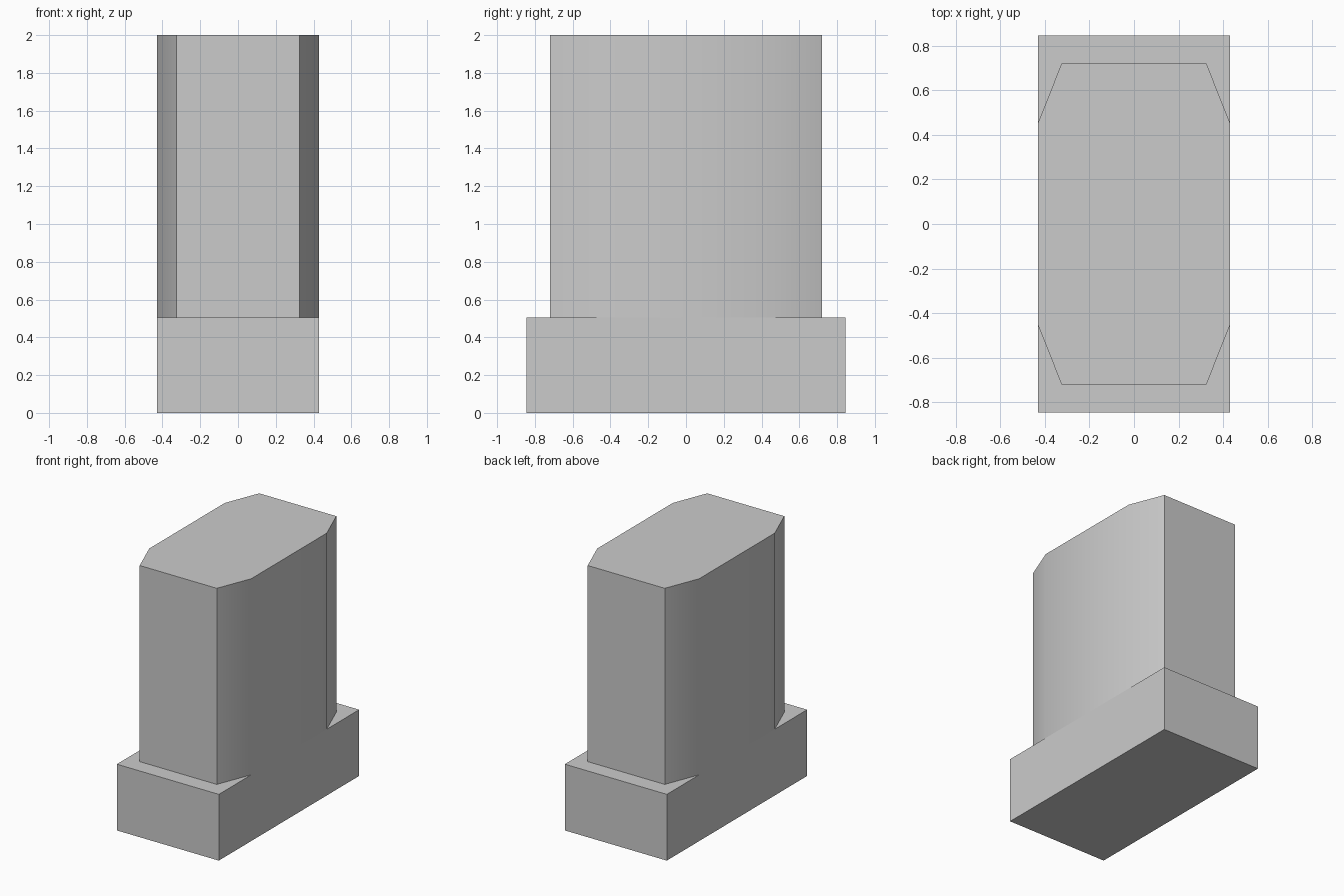
import bpy
import bmesh

cube = bpy.data.objects.get("Cube")
if cube:
    bpy.data.objects.remove(cube, do_unlink=True)

HALF_X, BASE_Y, COLUMN_Y = 0.43, 0.845, 0.72
STEP_Z, TOP_Z = 0.505, 2.0
FLAT_X, FLAT_Y = 0.325, 0.455  # where the column corners are cut

grey = bpy.data.materials.new("plain_grey")
grey.use_nodes = True
colour = (0.6, 0.6, 0.6, 1)
grey.diffuse_color = colour
grey.node_tree.nodes["Principled BSDF"].inputs["Base Color"].default_value = colour


def prism(name, outline, bottom, top):
    """Extrude a closed outline upwards into a solid."""
    bm = bmesh.new()
    face = bm.faces.new([bm.verts.new((x, y, bottom)) for x, y in outline])
    new = bmesh.ops.extrude_face_region(bm, geom=[face])["geom"]
    verts = [v for v in new if isinstance(v, bmesh.types.BMVert)]
    bmesh.ops.translate(bm, verts=verts, vec=(0, 0, top - bottom))
    bmesh.ops.recalc_face_normals(bm, faces=bm.faces)
    mesh = bpy.data.meshes.new(name)
    bm.to_mesh(mesh)
    bm.free()
    mesh.materials.append(grey)
    obj = bpy.data.objects.new(name, mesh)
    bpy.context.collection.objects.link(obj)
    return obj


# Rectangular plinth
prism("base", [(-HALF_X, -BASE_Y), (HALF_X, -BASE_Y),
               (HALF_X, BASE_Y), (-HALF_X, BASE_Y)], 0, STEP_Z)

# Column with angled corners, mirrored from one quarter
quarter = [(HALF_X, FLAT_Y), (FLAT_X, COLUMN_Y)]
half = quarter + [(-x, y) for x, y in reversed(quarter)]
column = prism("column", half + [(-x, -y) for x, y in half], STEP_Z, TOP_Z)

# Soft shading across the long sides, crisp edges elsewhere
bpy.ops.object.select_all(action="DESELECT")
column.select_set(True)
bpy.context.view_layer.objects.active = column
bpy.ops.object.shade_smooth_by_angle(angle=0.52)
